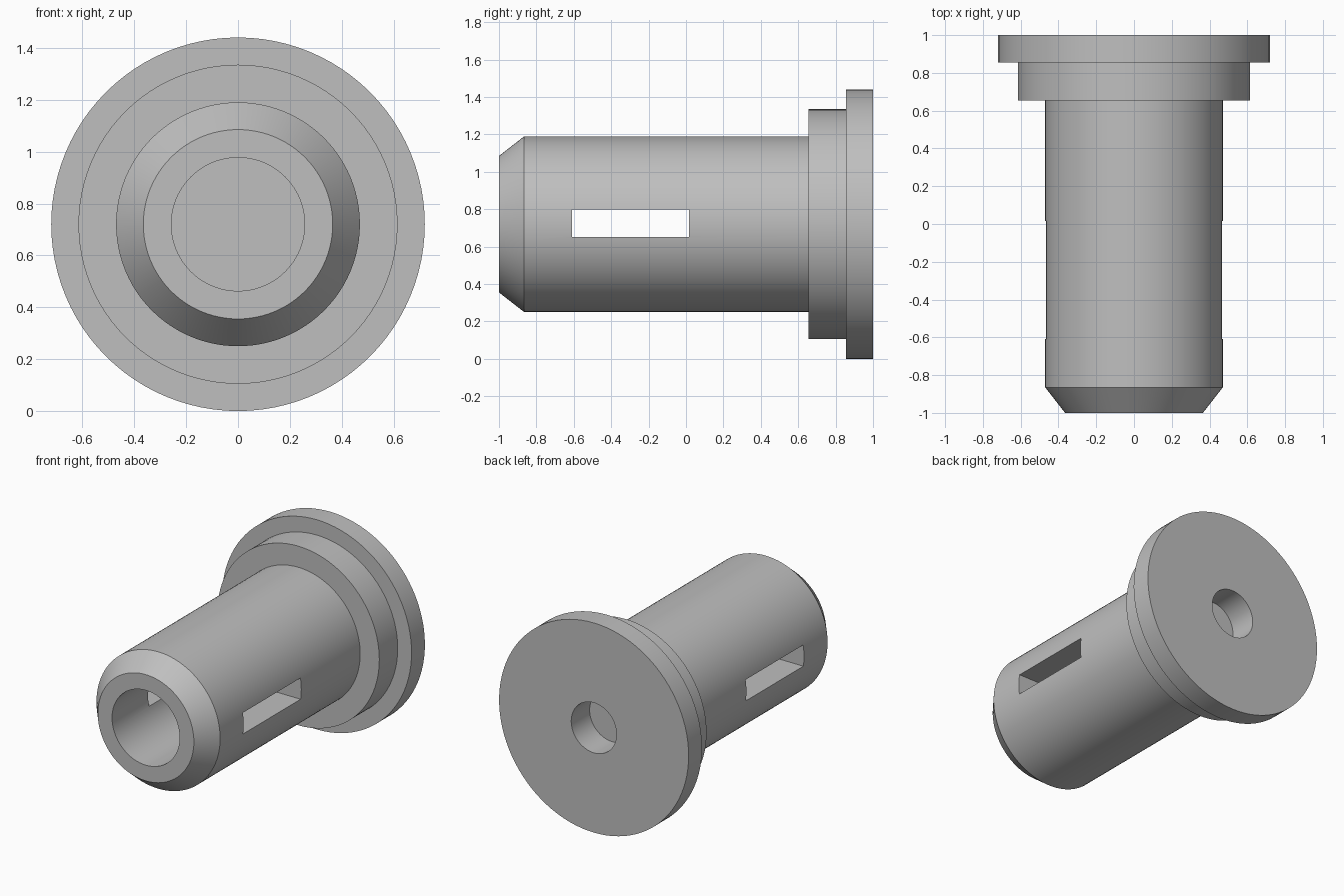
import bpy
import bmesh
import math

cube = bpy.data.objects.get("Cube")
if cube:
    bpy.data.objects.remove(cube, do_unlink=True)

CENTRE_Z = 0.72

# Single plain grey finish
grey = bpy.data.materials.new("plain grey")
grey.use_nodes = True
colour = (0.52, 0.52, 0.52, 1)
grey.diffuse_color = colour
grey.node_tree.nodes["Principled BSDF"].inputs["Base Color"].default_value = colour


def add_object(name, bm):
    mesh = bpy.data.meshes.new(name)
    bm.to_mesh(mesh)
    bm.free()
    mesh.materials.append(grey)
    obj = bpy.data.objects.new(name, mesh)
    obj.location.z = CENTRE_Z
    bpy.context.collection.objects.link(obj)
    return obj


def lathe(name, profile, steps=96):
    """Revolve (radius, y) points around the y axis."""
    bm = bmesh.new()
    verts = [bm.verts.new((r, y, 0)) for r, y in profile]
    edges = [bm.edges.new(pair) for pair in zip(verts, verts[1:])]
    bmesh.ops.spin(bm, geom=verts + edges, cent=(0, 0, 0), axis=(0, 1, 0),
                   angle=math.tau, steps=steps)
    bmesh.ops.remove_doubles(bm, verts=bm.verts, dist=0.0005)
    bmesh.ops.recalc_face_normals(bm, faces=bm.faces)
    return add_object(name, bm)


# Flanged sleeve: front bore, chamfered nose, barrel, two flanges, rear recess
sleeve = lathe("flanged_sleeve", [
    (0, 0.45), (0.257, 0.45), (0.257, -1),
    (0.365, -1), (0.47, -0.865), (0.47, 0.655),
    (0.615, 0.655), (0.615, 0.855), (0.72, 0.855), (0.72, 1),
    (0.172, 1), (0.172, 0.8), (0, 0.8),
])

# Cross slot through both side walls of the barrel
bm = bmesh.new()
bmesh.ops.create_cube(bm, size=1)
bmesh.ops.scale(bm, vec=(1.2, 0.625, 0.145), verts=bm.verts)
bmesh.ops.translate(bm, vec=(0, -0.297, 0.005), verts=bm.verts)
cutter = add_object("slot_cutter", bm)
cutter.hide_render = True

cut = sleeve.modifiers.new("side slots", 'BOOLEAN')
cut.operation = 'DIFFERENCE'
cut.solver = 'EXACT'
cut.object = cutter

bpy.ops.object.select_all(action='DESELECT')
sleeve.select_set(True)
bpy.context.view_layer.objects.active = sleeve
bpy.ops.object.modifier_apply(modifier=cut.name)
bpy.data.objects.remove(cutter, do_unlink=True)
bpy.ops.object.shade_smooth_by_angle(angle=math.radians(30))
